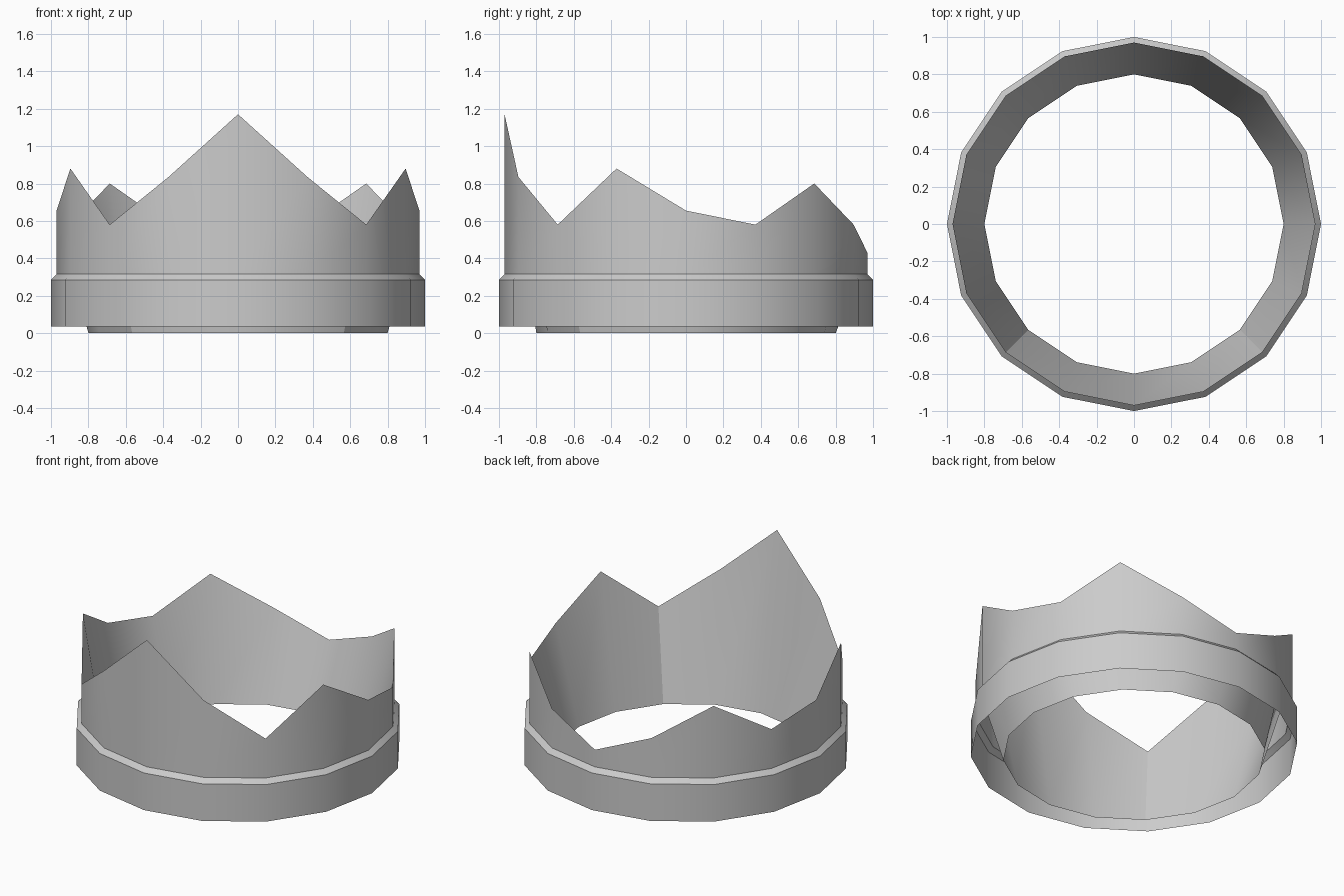
import bpy, bmesh, math

if "Cube" in bpy.data.objects:
    bpy.data.objects.remove(bpy.data.objects["Cube"], do_unlink=True)

grey = bpy.data.materials.new("plain grey")
grey.use_nodes = True
colour = (0.6, 0.6, 0.6, 1)
grey.diffuse_color = colour
grey.node_tree.nodes["Principled BSDF"].inputs["Base Color"].default_value = colour

SIDES = 16
# Rim heights from the tall front point round to the low back, mirrored on the other side
half = [1.17, 0.835, 0.58, 0.88, 0.655, 0.58, 0.80, 0.58, 0.43]
rim = half + half[-2:0:-1]


def ring_part(name, rings):
    """Skin open rings; each ring is (radius, list of heights)."""
    bm = bmesh.new()
    loops = []
    for radius, heights in rings:
        loop = []
        for i, z in enumerate(heights):
            a = math.tau * i / SIDES - math.pi / 2
            loop.append(bm.verts.new((radius * math.cos(a), radius * math.sin(a), z)))
        loops.append(loop)
    for low, high in zip(loops, loops[1:]):
        for i in range(SIDES):
            j = (i + 1) % SIDES
            bm.faces.new((low[i], low[j], high[j], high[i]))
    mesh = bpy.data.meshes.new(name)
    bm.to_mesh(mesh)
    bm.free()
    mesh.materials.append(grey)
    obj = bpy.data.objects.new(name, mesh)
    bpy.context.collection.objects.link(obj)
    bpy.ops.object.select_all(action='DESELECT')
    obj.select_set(True)
    bpy.context.view_layer.objects.active = obj
    bpy.ops.object.shade_smooth_by_angle(angle=math.radians(30))
    return obj


def level(z):
    return [z] * SIDES


# Base band with its sloped top, and the pointed outer wall
ring_part("base_band", [(1, level(0.035)), (1, level(0.285)), (0.97, level(0.315))])
ring_part("outer_wall", [(0.97, level(0.315)), (0.97, rim)])
# Lining tapers from the pointed rim down to a narrower open bottom
ring_part("inner_lining", [(0.97, rim), (0.8, level(0))])
